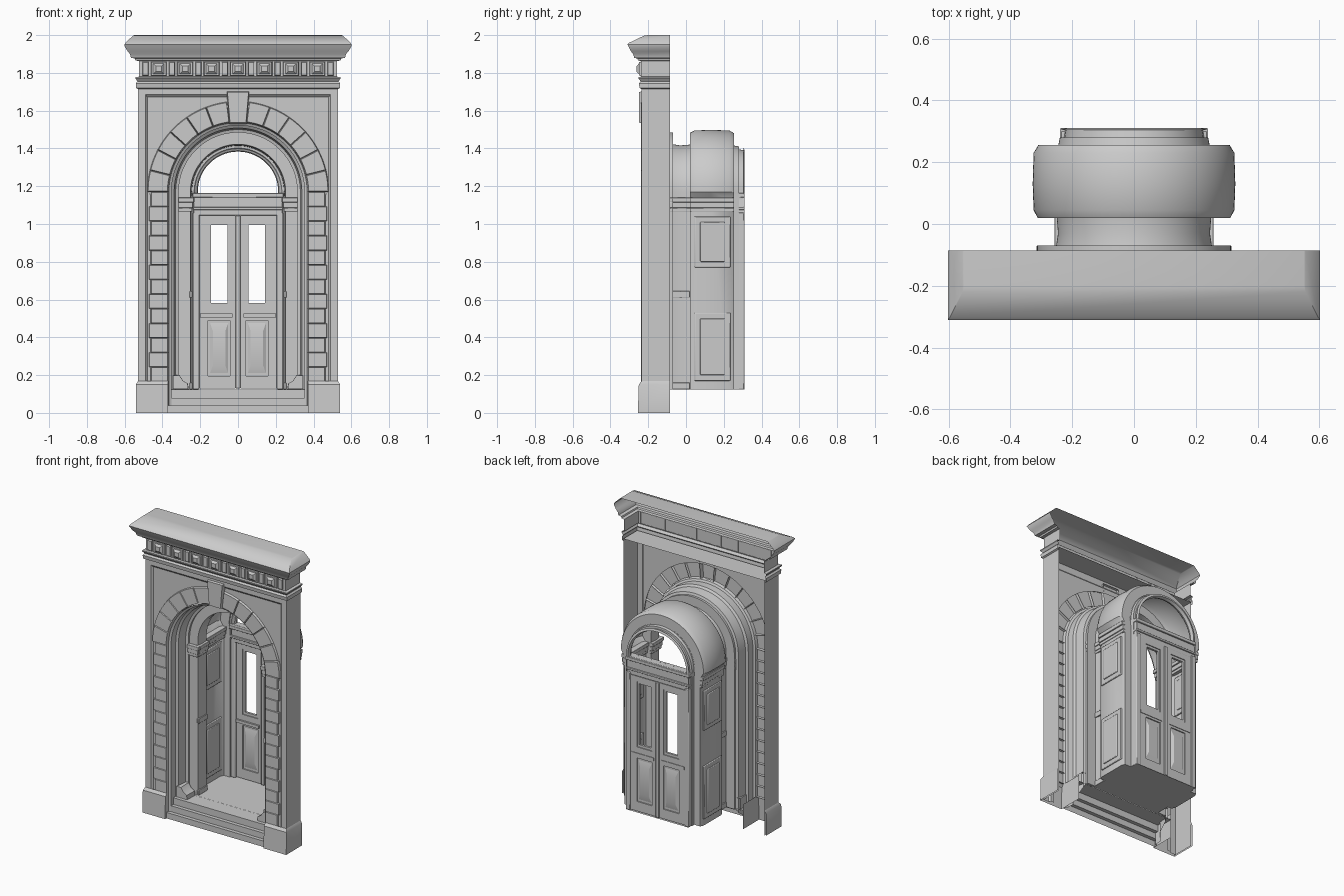
import bpy, bmesh
from math import sin, cos, pi, radians

if "Cube" in bpy.data.objects:
    bpy.data.objects.remove(bpy.data.objects["Cube"])

ZC, N = 1.17, 52          # arch springing height, arc segments


def build(name, parts, mirror=False, bevel=0):
    """Join (verts, faces) parts into one object, optionally mirrored in x."""
    verts, faces = [], []
    for v, f in parts:
        o = len(verts)
        verts += v
        faces += [[i + o for i in q] for q in f]
    me = bpy.data.meshes.new(name)
    me.from_pydata(verts, [], faces)
    bm = bmesh.new()
    bm.from_mesh(me)
    bmesh.ops.recalc_face_normals(bm, faces=bm.faces)
    bm.to_mesh(me)
    bm.free()
    me.shade_smooth()
    me.set_sharp_from_angle(angle=radians(32))
    ob = bpy.data.objects.new(name, me)
    bpy.context.collection.objects.link(ob)
    if mirror:
        m = ob.modifiers.new("mirror", 'MIRROR')
        m.use_mirror_merge = False
    if bevel:
        b = ob.modifiers.new("bevel", 'BEVEL')
        b.width, b.segments = bevel, 2
    return ob


def loft(rows, cap=False):
    n = len(rows[0])
    v = [p for r in rows for p in r]
    f = [[i*n + j, i*n + j + 1, (i+1)*n + j + 1, (i+1)*n + j]
         for i in range(len(rows) - 1) for j in range(n - 1)]
    if cap:
        f.append([(len(rows) - 1)*n + j for j in range(n)])
    return v, f


def box(x0, x1, y0, y1, z0, z1):
    v = [(x, y, z) for x in (x0, x1) for y in (y0, y1) for z in (z0, z1)]
    return v, [[0, 1, 3, 2], [4, 6, 7, 5], [0, 4, 5, 1],
               [2, 3, 7, 6], [0, 2, 6, 4], [1, 5, 7, 3]]


def block(pts, y0, y1, s):
    """Open-backed stone: outline pts (x, z) at y0, tapered by s at y1."""
    n = len(pts)
    cx, cz = sum(p[0] for p in pts)/n, sum(p[1] for p in pts)/n
    v = [(x, y0, z) for x, z in pts]
    v += [(cx + (x-cx)*s, y1, cz + (z-cz)*s) for x, z in pts]
    return v, [[i, (i+1) % n, n + (i+1) % n, n + i] for i in range(n)] + [list(range(n, 2*n))]


def rect(x0, x1, z0, z1):
    return [(x0, z0), (x1, z0), (x1, z1), (x0, z1)]


def arch(r, y, w=None, z0=0.125, zs=1.13):
    """Round-headed outline: half width w below the springing, radius r above."""
    w = r if w is None else w
    arc = [(-r*cos(pi*i/N), y, ZC + r*sin(pi*i/N)) for i in range(N + 1)]
    return [(-w, y, z0), (-w, y, zs)] + arc + [(w, y, zs), (w, y, z0)]


def square(w, top, y):
    """Square-headed outline with the same point count as arch()."""
    pts = []
    for i in range(N + 1):
        c, s = -cos(pi*i/N), sin(pi*i/N)
        m = max(abs(c), abs(s))
        pts.append((w*c/m, y, ZC + (top - ZC)*s/m))
    return [(-w, y, 0), (-w, y, 1.13)] + pts + [(w, y, 1.13), (w, y, 0)]


def wrap(x0, x1, yf, z, yb=-0.085):
    return [(x0, yb, z), (x0, yf, z), (x1, yf, z), (x1, yb, z)]


# Facade: side returns, raised margin, sunk spandrel panel
build("facade_wall", [loft([square(.53, 1.73, -.085), square(.53, 1.73, -.235),
      square(.49, 1.685, -.235), square(.48, 1.672, -.223),
      arch(.47, -.223, .455, 0)])])

# Arch ring: twelve wedge stones, keystone, jamb stones
stones = []
for k in range(13):
    if k != 6:
        a = [pi*(k + t/4)/13 for t in range(5)]
        pts = [(-.37*cos(t), ZC + .37*sin(t)) for t in a]
        pts += [(-.48*cos(t), ZC + .48*sin(t)) for t in reversed(a)]
        stones.append(block(pts, -.223, -.238, .93))
build("arch_stones", stones)
build("keystone", [block([(-.046, 1.53), (.046, 1.53), (.061, 1.705), (-.061, 1.705)],
                         -.222, -.25, .92)])
h = (ZC - .165)/13
build("jamb_stones", [block(rect(.37, .462 + .01*(k % 2), .165 + k*h, .165 + (k+1)*h),
                            -.223, -.236, .93) for k in range(13)], mirror=True)

# Plinths
build("plinth", [loft([wrap(.37, .54, -.255, 0), wrap(.37, .54, -.25, .15),
                       wrap(.37, .53, -.236, .168)])], mirror=True)

# Cornice: architrave, frieze, crown
build("cornice", [loft([wrap(-a, a, y, z) for a, y, z in (
    (.53, -.235, 1.715), (.541, -.246, 1.72), (.541, -.25, 1.745), (.532, -.24, 1.755),
    (.543, -.252, 1.77), (.543, -.252, 1.777), (.525, -.238, 1.78), (.525, -.238, 1.862),
    (.543, -.254, 1.866), (.546, -.258, 1.876), (.567, -.274, 1.88), (.572, -.28, 1.9),
    (.585, -.292, 1.915), (.6, -.305, 1.94), (.602, -.31, 1.95), (.595, -.3, 1.96),
    (.555, -.22, 1.998), (.55, -.2, 2.0))], cap=True)])
dent = []
for x in [i*.14 for i in range(-3, 4)]:
    dent += [block(rect(x - .042, x + .042, 1.784, 1.86), -.237, -.25, .92),
             block(rect(x - .03, x + .03, 1.792, 1.85), -.249, -.262, .5)]
dent += [block(rect(x - .016, x + .016, 1.784, 1.86), -.237, -.25, .85)
         for x in [-.49 + i*.14 for i in range(8)]]
build("frieze_blocks", dent)

# Passage: moulded reveal, neck, vaulted vestibule, door recess
reveal = [(.37, -.237, .37, 0), (.366, -.222, .366, 0), (.352, -.215, .352, 0),
          (.352, -.165, .352, 0), (.338, -.155, .338, .05), (.33, -.09, .33, .1)]
inner = [(.314, -.085, .314), (.314, -.07, .314), (.252, -.07, .252), (.246, -.03, .246),
         (.25, .02, .25), (.312, .02, .285), (.325, .045, .295), (.328, .13, .295),
         (.325, .23, .295), (.31, .255, .285), (.245, .255, .24), (.24, .28, .24),
         (.225, .28, .235), (.22, .31, .235)]
build("passage_shell", [loft([arch(r, y, w, z) for r, y, w, z in reveal] +
                             [arch(r, y, w) for r, y, w in inner])])
build("passage_floor", [loft([[(-w, y, .125), (w, y, .125)] for _, y, w in inner])])
build("front_steps", [loft([[(-.37, y, z), (.37, y, z)] for y, z in (
    (-.24, 0), (-.24, .04), (-.215, .04), (-.215, .08), (-.19, .08), (-.19, .125),
    (-.086, .125))])])
# Splayed foot of each reveal
build("reveal_base", [block([(.262, .125), (.345, .125), (.345, .2), (.31, .2), (.29, .17),
                             (.265, .155)], -.086, -.17, .95)], mirror=True)

# Imposts, pilaster bands and vestibule wall panels
trim = []
for z0, z1, d in ((1.065, 1.085, .002), (1.085, 1.115, .006), (1.115, 1.14, .012)):
    trim += [box(.243 - d, .252 + d/2, -.075, .025, z0, z1),
             box(.245 - d, .316, -.085 - d, -.07, z0, z1),
             box(.275 - d, .296 + d, .02, .255, z0, z1)]
for z0, z1 in ((.125, .16), (.61, .645)):
    trim.append(box(.242, .256, -.074, .02, z0, z1))
build("impost_trim", trim, mirror=True, bevel=.003)
build("vestibule_panels", [p for z0, z1 in ((.17, .53), (.77, 1.04)) for p in (
    box(.286, .303, .045, .235, z0, z1), box(.281, .309, .075, .205, z0 + .03, z1 - .03))],
    mirror=True, bevel=.004)

# Double doors with window openings and raised lower panels
F, B = .275, .302
leaf = [box(.012, .042, F, B, .13, 1.045), box(.158, .205, F, B, .13, 1.045),
        box(.042, .158, F, B, .13, .195), box(.042, .158, F, B, .49, .565),
        box(.042, .158, F, B, 1.01, 1.045), box(.042, .158, .283, .294, .195, .49)]
for x0, x1, z0, z1 in ((.042, .056, .565, 1.01), (.144, .158, .565, 1.01),
                       (.056, .144, .565, .582), (.056, .144, .995, 1.01)):
    leaf.append(box(x0, x1, F + .006, B - .006, z0, z1))
for y0, y1 in ((.283, .274), (.294, .303)):
    leaf.append(block(rect(.052, .148, .21, .475), y0, y1, .7))
leaf.append(box(.03, .2, F - .012, B + .004, .505, .525))
build("door_leaf", leaf, mirror=True)
build("door_meeting_strip", [box(-.012, .012, .264, .31, .13, 1.045)], bevel=.003)
build("door_jamb", [box(.205, .238, .262, .308, .125, 1.06)], mirror=True, bevel=.004)

# Transom and fanlight frame
build("transom", [box(-.235, .235, .262, .3, 1.045, 1.165), box(-.238, .238, .25, .308, 1.075, 1.09),
                  box(-.24, .24, .242, .31, 1.14, 1.163)], bevel=.003)
build("fanlight_frame", [loft([arch(r, y, r, 1.163, 1.165) for r, y in (
    (.25, .262), (.232, .262), (.226, .272), (.218, .276), (.213, .29),
    (.216, .3), (.22, .31), (.235, .305))])])
